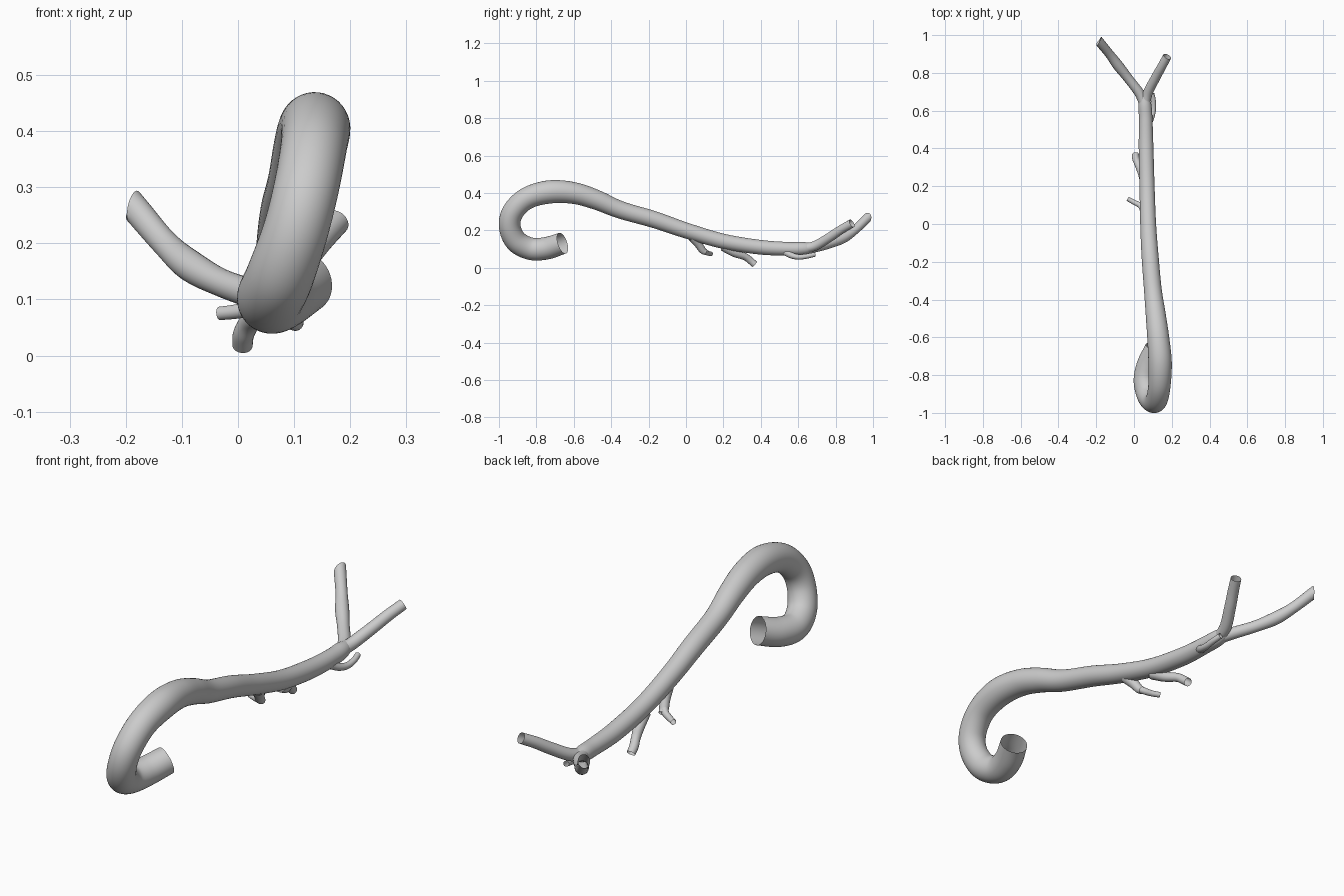
import bpy, bmesh, math
from mathutils import Vector


def spline(points, steps):
    """Catmull-Rom samples through (x, y, z, radius) points."""
    p = [Vector(q) for q in points]
    p = [2 * p[0] - p[1]] + p + [2 * p[-1] - p[-2]]
    out = []
    for i in range(1, len(p) - 2):
        a, b, c, d = p[i - 1:i + 3]
        for s in range(steps):
            t = s / steps
            out.append(0.5 * (2 * b + (c - a) * t + (2 * a - 5 * b + 4 * c - d) * t * t
                              + (3 * b - a - 3 * c + d) * t ** 3))
    return out + [p[-2]]


def vessel(name, points, sides=24, steps=8, cut=None):
    """Open-ended tube swept along a path; cut = normal of a slanted end."""
    path = spline(points, steps)
    pos = [q.to_3d() for q in path]
    bm = bmesh.new()
    rings, side = [], None
    for i, q in enumerate(path):
        tan = (pos[min(i + 1, len(pos) - 1)] - pos[max(i - 1, 0)]).normalized()
        if side is None:
            side = tan.orthogonal()
        side = (side - tan * side.dot(tan)).normalized()
        up = tan.cross(side)
        ring = []
        for k in range(sides):
            a = 2 * math.pi * k / sides
            off = (side * math.cos(a) + up * math.sin(a)) * q.w
            if cut and i == len(path) - 1:
                n = Vector(cut)
                off -= tan * (off.dot(n) / tan.dot(n))
            ring.append(bm.verts.new(pos[i] + off))
        rings.append(ring)
    for r, s in zip(rings, rings[1:]):
        for k in range(sides):
            j = (k + 1) % sides
            bm.faces.new((r[k], r[j], s[j], s[k]))
    me = bpy.data.meshes.new(name)
    bm.to_mesh(me)
    bm.free()
    me.shade_smooth()
    ob = bpy.data.objects.new(name, me)
    bpy.context.collection.objects.link(ob)
    return ob


# Main hooked trunk
vessel("main_trunk", [
    (.115, -.66, .132, .058), (.075, -.745, .105, .060), (.058, -.83, .102, .060),
    (.075, -.907, .142, .060), (.102, -.942, .22, .058), (.122, -.925, .30, .058),
    (.135, -.85, .372, .059), (.138, -.73, .406, .062), (.128, -.60, .400, .058),
    (.115, -.48, .364, .053), (.100, -.35, .310, .047), (.085, -.17, .258, .045),
    (.075, 0, .200, .042), (.069, .2, .142, .040), (.064, .4, .110, .039),
    (.062, .55, .102, .036), (.058, .63, .104, .034), (.056, .685, .112, .020)],
    sides=40)

# Forked legs at the far end
vessel("left_leg", [
    (.058, .62, .102, .026), (.03, .69, .109, .026), (-.03, .77, .130, .025),
    (-.085, .84, .160, .028), (-.13, .90, .200, .024), (-.185, .967, .264, .025)],
    cut=(-.9, .45, .1))
vessel("right_leg", [
    (.055, .61, .100, .026), (.072, .69, .118, .026), (.112, .77, .165, .025),
    (.145, .83, .205, .024), (.176, .887, .238, .023)])

# Small side branches underneath
vessel("upper_branch_stem", [
    (.068, .04, .165, .030), (.055, .068, .125, .022), (.045, .088, .095, .019),
    (.042, .105, .082, .015)])
vessel("upper_branch", [
    (.050, .080, .105, .017), (.030, .100, .087, .015),
    (0, .115, .079, .013), (-.033, .133, .075, .012)])
vessel("middle_branch", [
    (.062, .20, .115, .026), (.045, .26, .080, .022), (.022, .315, .060, .019),
    (.010, .345, .038, .019), (.008, .368, .018, .018)])
vessel("lower_branch", [
    (.075, .53, .085, .019), (.092, .565, .066, .016), (.102, .605, .058, .014),
    (.103, .65, .063, .013), (.096, .69, .072, .012)])
